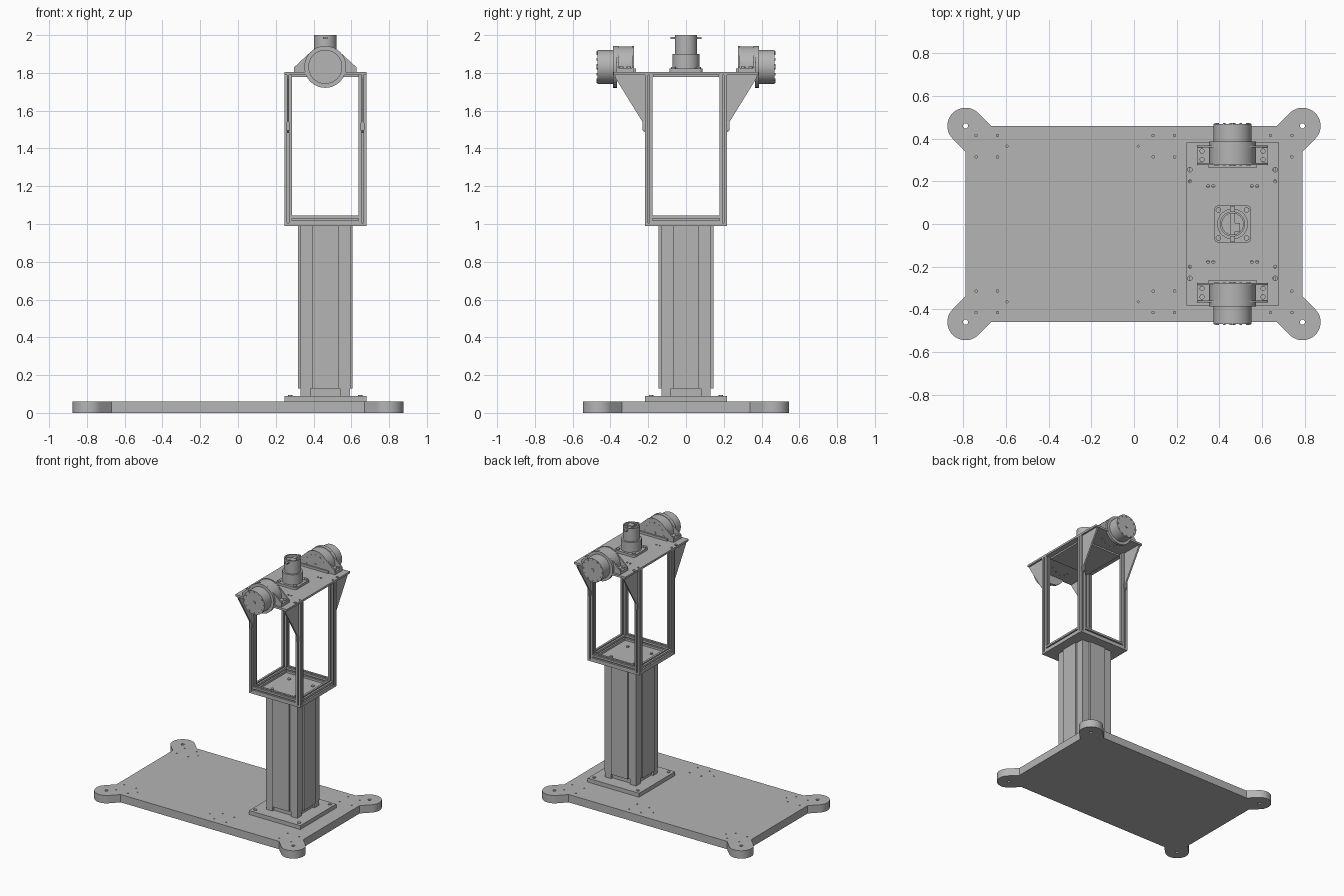
import bpy, bmesh, math
from mathutils import Matrix, Vector

cube = bpy.data.objects.get("Cube")
if cube:
    bpy.data.objects.remove(cube, do_unlink=True)

grey = bpy.data.materials.new("machined_grey")
grey.use_nodes = True
COLOR = (0.46, 0.46, 0.46, 1)
grey.diffuse_color = COLOR
grey.node_tree.nodes["Principled BSDF"].inputs["Base Color"].default_value = COLOR

CX = 0.462            # column centre
FRAME = 0.217         # half width of the upper frame
# Axis maps: profile (u, v) plus extrusion w -> world
MAPS = {"Z": lambda u, v, w: (u, v, w),
        "Y": lambda u, v, w: (u, w, v),
        "X": lambda u, v, w: (w, u, v)}


def finish(name, bm, smooth=False):
    bmesh.ops.recalc_face_normals(bm, faces=bm.faces)
    me = bpy.data.meshes.new(name)
    bm.to_mesh(me)
    bm.free()
    me.materials.append(grey)
    ob = bpy.data.objects.new(name, me)
    bpy.context.collection.objects.link(ob)
    if smooth:
        shade(ob)
    return ob


def shade(ob):
    bpy.ops.object.select_all(action="DESELECT")
    ob.select_set(True)
    bpy.context.view_layer.objects.active = ob
    bpy.ops.object.shade_smooth_by_angle(angle=math.radians(30))


def add_prism(bm, pts, axis, lo, hi):
    f = MAPS[axis]
    low = [bm.verts.new(f(u, v, lo)) for u, v in pts]
    top = [bm.verts.new(f(u, v, hi)) for u, v in pts]
    bm.faces.new(low)
    bm.faces.new(top)
    n = len(pts)
    for i in range(n):
        j = (i + 1) % n
        bm.faces.new((low[i], low[j], top[j], top[i]))


def prism(name, pts, axis, lo, hi, smooth=False):
    bm = bmesh.new()
    add_prism(bm, pts, axis, lo, hi)
    return finish(name, bm, smooth)


def circle(u, v, r, n=40, a0=0, a1=360):
    full = a1 - a0 == 360
    steps = n if full else n - 1
    return [(u + r * math.cos(math.radians(a0 + (a1 - a0) * i / steps)),
             v + r * math.sin(math.radians(a0 + (a1 - a0) * i / steps))) for i in range(n)]


def rect(u0, u1, v0, v1):
    return [(u0, v0), (u1, v0), (u1, v1), (u0, v1)]


def square(u, v, h):
    return rect(u - h, u + h, v - h, v + h)


def cylinder(name, u, v, r, axis, lo, hi):
    return prism(name, circle(u, v, r), axis, lo, hi, True)


def discs(name, spots, axis, lo, hi, n=12):
    bm = bmesh.new()
    for u, v, r in spots:
        add_prism(bm, circle(u, v, r, n), axis, lo, hi)
    return finish(name, bm)


def cut(ob, cutter):
    mod = ob.modifiers.new("cut", "BOOLEAN")
    mod.operation = "DIFFERENCE"
    mod.solver = "EXACT"
    mod.object = cutter
    dg = bpy.context.evaluated_depsgraph_get()
    me = bpy.data.meshes.new_from_object(ob.evaluated_get(dg))
    ob.modifiers.clear()
    ob.data = me
    bpy.data.objects.remove(cutter, do_unlink=True)


def slotted(u, v, h, w, d):
    """Square bar section with a slot in each side."""
    side = [(-h, -h), (-w, -h), (-w, -h + d), (w, -h + d), (w, -h)]
    out = []
    for k in range(4):
        c, s = round(math.cos(k * math.pi / 2)), round(math.sin(k * math.pi / 2))
        out += [(u + c * a - s * b, v + s * a + c * b) for a, b in side]
    return out


# Base slab with round diagonal feet
BX, BY, BR = 0.79, 0.46, 0.085
reach = BR * math.sqrt(2)
outline = []
for sx, sy, a in ((1, 1, -45), (-1, 1, 45), (-1, -1, 135), (1, -1, 225)):
    first = (sx * BX, sy * (BY - reach))
    second = (sx * (BX - reach), sy * BY)
    if sx * sy < 0:
        first, second = second, first
    outline += [first] + circle(sx * BX, sy * BY, BR, 25, a, a + 180) + [second]
base = prism("base_slab", outline, "Z", 0, 0.06, True)
cut(base, discs("foot_cutter", [(sx * BX, sy * BY, 0.012) for sx in (-1, 1) for sy in (-1, 1)],
                "Z", -0.02, 0.08, 20))
spots = [(x, s * y, 0.006) for x in (-0.74, -0.64, 0.09, 0.19, 0.64, 0.74)
         for y in (0.315, 0.415) for s in (-1, 1)]
spots += [(x, s * 0.365, 0.005) for x in (-0.595, 0.02) for s in (-1, 1)]
cut(base, discs("hole_cutter", spots, "Z", 0.045, 0.08, 10))

# Column: foot plate, clamp blocks, ribbed shaft
prism("column_foot_plate", square(CX, 0, FRAME), "Z", 0.06, 0.09)
prism("column_neck", square(CX, 0, 0.115), "Z", 0.09, 0.13)
for sx in (-1, 1):
    for sy in (-1, 1):
        prism("column_clamp", square(CX + sx * 0.105, sy * 0.105, 0.026), "Z", 0.09, 0.13)
H, W, R = 0.133, 0.07, 0.145
prism("column_shaft", slotted(CX, 0, H, W, H - R), "Z", 0.13, 0.99)
discs("foot_bolts", [(CX + a * 0.185, b * 0.185, 0.012) for a in (-1, 1) for b in (-1, 1)],
      "Z", 0.09, 0.096)

# Upper frame: floor, slotted rails and posts, ceiling
prism("frame_floor", square(CX, 0, FRAME), "Z", 0.99, 1.004)
PH = 0.02
PC = FRAME - PH
discs("floor_bolts", [(CX + a * 0.1, b * 0.1, 0.012) for a in (-1, 1) for b in (-1, 1)],
      "Z", 1.004, 1.01)
for s in (-1, 1):
    prism("frame_rail_x", slotted(s * PC, 1.024, PH, 0.005, 0.012), "X",
          CX - PC + PH, CX + PC - PH)
    prism("frame_rail_y", slotted(CX + s * PC, 1.024, PH, 0.005, 0.012), "Y",
          -PC + PH, PC - PH)
    for t in (-1, 1):
        prism("frame_post", slotted(CX + s * PC, t * PC, PH, 0.005, 0.012), "Z", 1.004, 1.79)
prism("frame_ceiling", square(CX, 0, 0.175), "Z", 1.778, 1.79)

# Top plate with bolt holes
deck = prism("top_plate", rect(CX - FRAME, CX + FRAME, -0.383, 0.383), "Z", 1.79, 1.805)
spots = [(CX + a * x, b * y, r) for x, y, r in
         ((0.2, 0.2, 0.007), (0.2, 0.255, 0.011), (0.115, 0.178, 0.007), (0.09, 0.178, 0.007))
         for a in (-1, 1) for b in (-1, 1)]
cut(deck, discs("deck_cutter", spots, "Z", 1.77, 1.83))

# Triangular gussets under the plate overhang
for sy in (-1, 1):
    shape = [(0.217, 1.79), (0.378, 1.79), (0.372, 1.77), (0.23, 1.54), (0.23, 1.495), (0.217, 1.485)]
    for sx in (-1, 1):
        x = CX + sx * PC
        prism("gusset", [(sy * y, z) for y, z in shape], "X", x - 0.006, x + 0.006)
        prism("gusset_tab", circle(x, 1.532, 0.01, 9, 0, 180) + circle(x, 1.5, 0.01, 9, 180, 360),
              "Y", *sorted((sy * 0.217, sy * 0.226)))

# Horizontal drives at both ends of the plate
MZ = 1.832
for sy in (-1, 1):
    def span(a, b):
        return sorted((sy * a, sy * b))
    cylinder("drive_motor", CX, MZ, 0.09, "Y", *span(0.38, 0.469))
    cylinder("drive_flange", CX, MZ, 0.111, "Y", *span(0.366, 0.386))
    arch = [(CX + 0.108, 1.805)] + circle(CX, MZ, 0.108, 25, 0, 180) + [(CX - 0.108, 1.805)]
    prism("drive_housing", arch, "Y", *span(0.276, 0.37), True)
    lean = [(CX + 0.165, 1.805), (CX + 0.165, 1.83)] + circle(CX, MZ, 0.111, 17, 55, 125) + \
           [(CX - 0.165, 1.83), (CX - 0.165, 1.805)]
    for a in (0.276, 0.358):
        prism("drive_rib", lean, "Y", *span(a, a + 0.01), True)
    prism("drive_inner_strip", rect(CX - 0.115, CX + 0.115, 1.805, 1.822), "Y", *span(0.264, 0.276))
    prism("drive_foot", rect(CX - 0.165, CX + 0.165, 1.805, 1.826), "Y", *span(0.276, 0.368))
    discs("foot_screws", [(CX + a * 0.143, sy * y, 0.012) for a in (-1, 1) for y in (0.302, 0.342)],
          "Z", 1.826, 1.834)
    ring = [(u, v, 0.006) for u, v in circle(CX, MZ, 0.079, 12)] + [(CX, MZ, 0.014)]
    discs("motor_screws", ring, "Y", *span(0.469, 0.473))
    discs("housing_screws", ring, "Y", *span(0.274, 0.277))

# Vertical sensor in the middle of the plate
B = 0.087
corners = []
for sx, sy, a in ((1, 1, 0), (-1, 1, 90), (-1, -1, 180), (1, -1, 270)):
    corners += circle(CX + sx * (B - 0.02), sy * (B - 0.02), 0.02, 7, a, a + 90)
prism("sensor_base", corners, "Z", 1.805, 1.823, True)
discs("sensor_base_screws", [(CX + a * 0.066, b * 0.066, 0.013) for a in (-1, 1) for b in (-1, 1)],
      "Z", 1.823, 1.831, 16)
cylinder("sensor_lower_body", CX, 0, 0.072, "Z", 1.823, 1.9)
upper = cylinder("sensor_upper_body", CX, 0, 0.059, "Z", 1.9, 2.0)
cut(upper, discs("cap_cutter", [(CX, 0, 0.05)], "Z", 1.978, 2.03, 32))
shade(upper)
prism("sensor_tab", rect(CX - 0.012, CX + 0.012, -0.083, 0.083), "Z", 1.98, 1.99)
prism("sensor_connector", rect(CX - 0.01, CX + 0.035, -0.035, 0.005), "Z", 1.97, 1.995)
